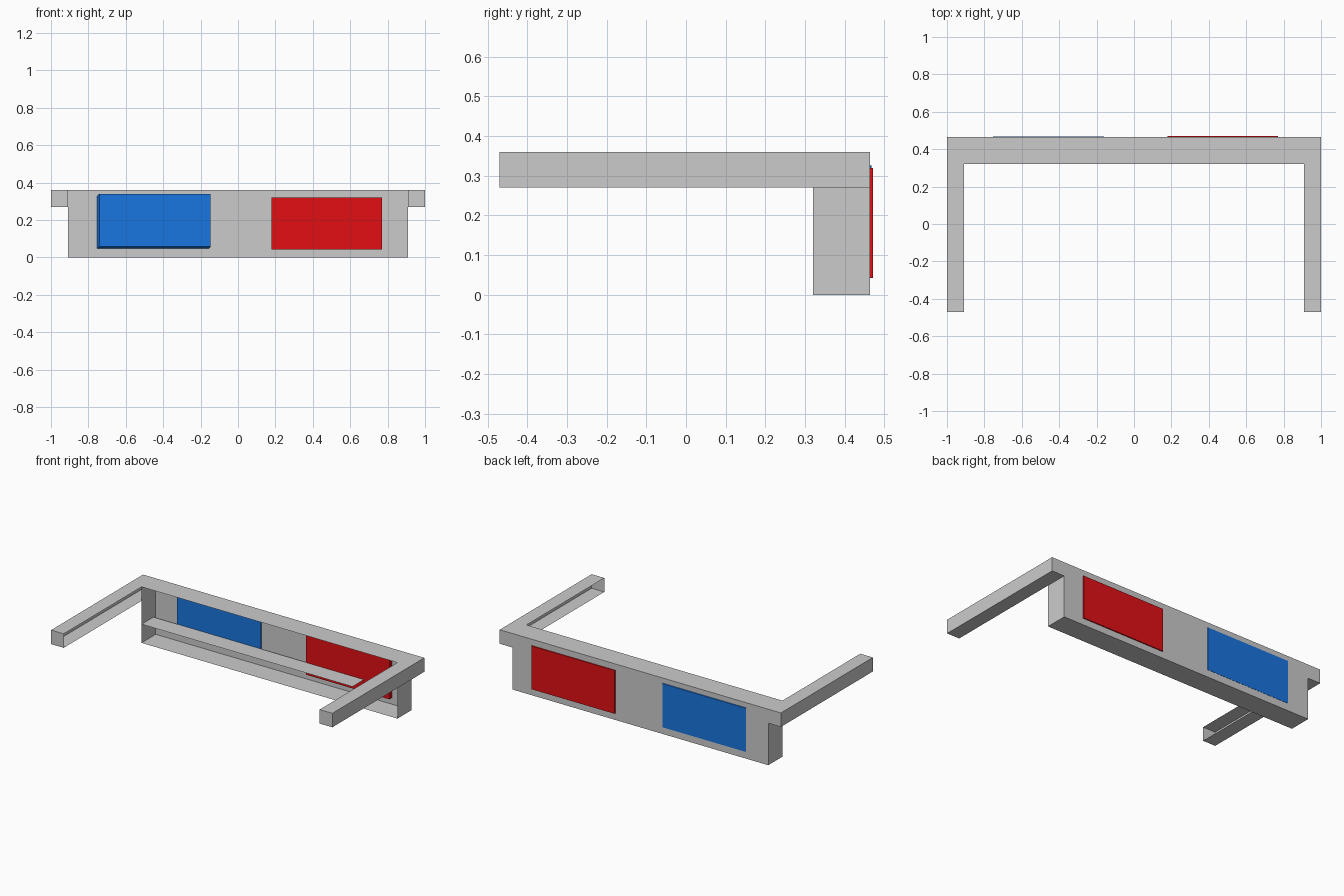
import bpy, bmesh

if "Cube" in bpy.data.objects:
    bpy.data.objects.remove(bpy.data.objects["Cube"])

W, IN = 1.0, 0.91            # outer half width, inner half width
TOP, ARM = 0.36, 0.27        # top height, underside of the arms
Y0, Y1, Y2 = -0.47, 0.32, 0.464   # arm front, beam front, beam back


def rect(bm, a, b):
    """Axis-aligned sheet between two opposite corners (one shared coordinate)."""
    axis = next(i for i in range(3) if a[i] == b[i])
    u, v = [i for i in range(3) if i != axis]
    pts = []
    for pu, pv in ((a[u], a[v]), (b[u], a[v]), (b[u], b[v]), (a[u], b[v])):
        p = [0, 0, 0]
        p[axis], p[u], p[v] = a[axis], pu, pv
        pts.append(bm.verts.new(p))
    bm.faces.new(pts)


def finish(name, bm, color=None):
    bmesh.ops.remove_doubles(bm, verts=bm.verts, dist=1e-5)
    bmesh.ops.recalc_face_normals(bm, faces=bm.faces)
    me = bpy.data.meshes.new(name)
    bm.to_mesh(me)
    bm.free()
    ob = bpy.data.objects.new(name, me)
    bpy.context.collection.objects.link(ob)
    if color:
        mat = bpy.data.materials.new(name + "_paint")
        mat.diffuse_color = color
        mat.use_nodes = True
        mat.node_tree.nodes["Principled BSDF"].inputs["Base Color"].default_value = mat.diffuse_color
        me.materials.append(mat)
    return ob


# Side arms: channels open toward the middle, running back to the corner
for side, s in (("left", -1), ("right", 1)):
    bm = bmesh.new()
    rect(bm, (s * IN, Y0, TOP), (s * W, Y2, TOP))     # top
    rect(bm, (s * IN, Y0, ARM), (s * W, Y2, ARM))     # bottom
    rect(bm, (s * W, Y0, ARM), (s * W, Y2, TOP))      # outer wall
    rect(bm, (s * IN, Y0, ARM), (s * W, Y0, TOP))     # front cap
    rect(bm, (s * IN, Y2, ARM), (s * W, Y2, TOP))     # back cap
    finish(side + "_arm", bm)

# Rear beam: thin shell, open at the front
bm = bmesh.new()
rect(bm, (-IN, Y1, TOP), (IN, Y2, TOP))
rect(bm, (-IN, Y1, 0), (IN, Y2, 0))
rect(bm, (-IN, Y2, 0), (IN, Y2, TOP))
for s in (-1, 1):
    rect(bm, (s * IN, Y1, 0), (s * IN, Y2, TOP))
finish("rear_beam", bm)

# Inner shelf
bm = bmesh.new()
rect(bm, (-IN, Y1, 0.12), (0.59, 0.44, 0.12))
finish("inner_shelf", bm)


def panel(name, x0, x1, z0, z1, ya, yb, shift, color):
    """Thin slab; its inner face is shifted sideways and up."""
    bm = bmesh.new()
    bmesh.ops.create_cube(bm, size=1)
    for v in bm.verts:
        inner = v.co.y < 0
        d = shift if inner else 0
        v.co = ((x1 if v.co.x > 0 else x0) + d, ya if inner else yb,
                (z1 if v.co.z > 0 else z0) + d)
    finish(name, bm, color)


# Coloured panels passing through the back wall
panel("blue_panel", -0.755, -0.16, 0.045, 0.325, 0.44, 0.468, 0.014, (0.01, 0.18, 0.75, 1))
panel("red_panel", 0.178, 0.77, 0.042, 0.32, 0.437, 0.471, 0, (0.75, 0.005, 0.007, 1))
